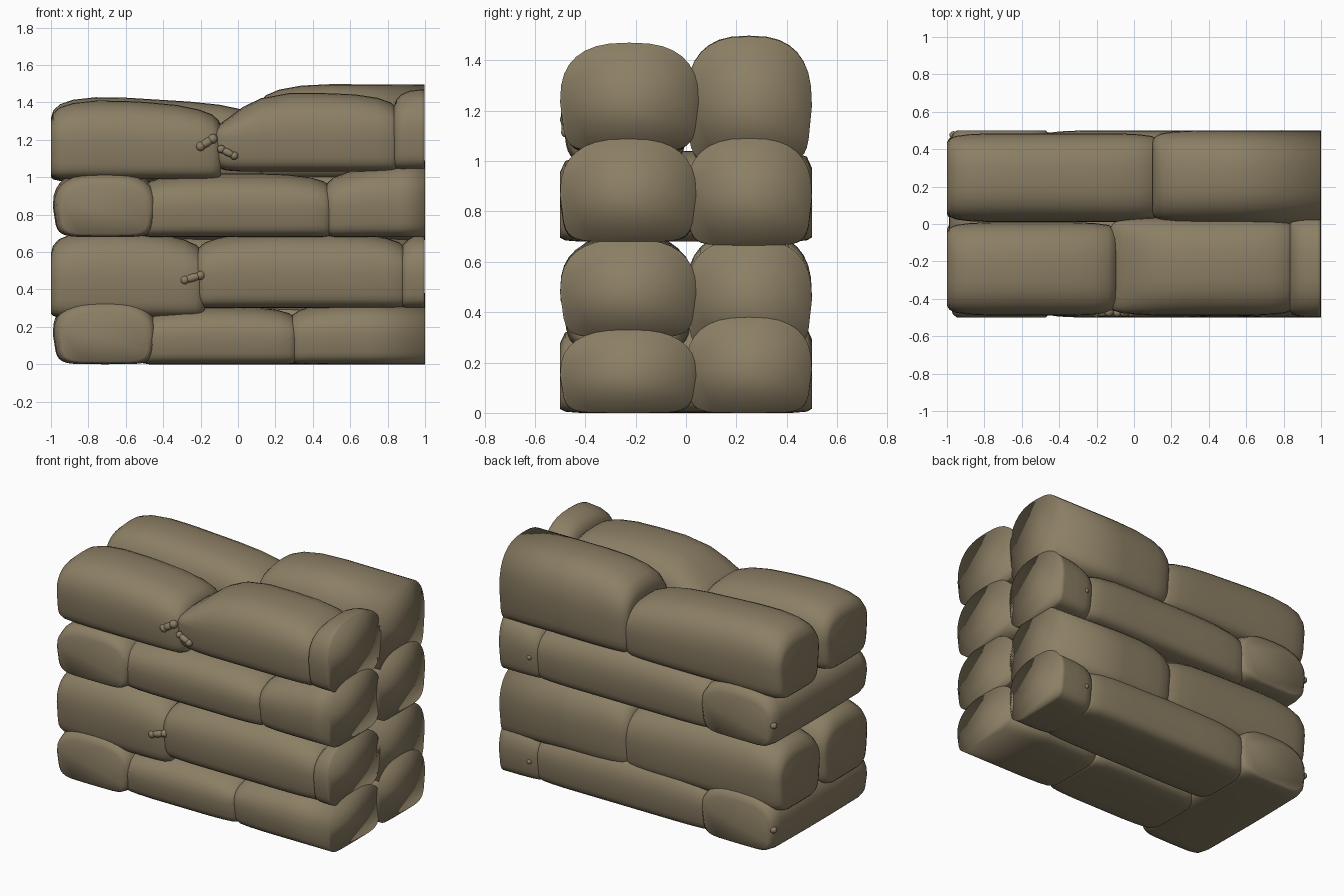
import bpy, bmesh, math
from mathutils import Vector

if "Cube" in bpy.data.objects:
    bpy.data.objects.remove(bpy.data.objects["Cube"], do_unlink=True)

# One burlap colour for everything
burlap = bpy.data.materials.new("burlap_brown")
burlap.use_nodes = True
colour = (0.26, 0.21, 0.128, 1)
burlap.diffuse_color = colour
burlap.node_tree.nodes["Principled BSDF"].inputs["Base Color"].default_value = colour
burlap.node_tree.nodes["Principled BSDF"].inputs["Roughness"].default_value = 0.9

SIDES = 32
# Bag end shapes: distance from the tip, width scale, top scale, bottom scale
ROUND = [(0, .78, .48, .9), (.03, .87, .64, .96), (.12, .94, .78, 1),
         (.3, .98, .89, 1), (.6, 1, .97, 1), (1, 1, 1, 1)]
DROOP = [(0, .8, .12, .8), (.04, .9, .25, .9), (.16, .95, .4, .97),
         (.38, .98, .68, 1), (.62, 1, .88, 1), (1, 1, 1, 1)]
FULL = [(0, .85, .62, .9), (.05, .93, .84, .97), (.2, .98, .95, 1), (1, 1, 1, 1)]


def finish(bm, name):
    bmesh.ops.recalc_face_normals(bm, faces=bm.faces)
    mesh = bpy.data.meshes.new(name)
    bm.to_mesh(mesh)
    bm.free()
    mesh.materials.append(burlap)
    mesh.shade_smooth()
    obj = bpy.data.objects.new(name, mesh)
    bpy.context.collection.objects.link(obj)


def power(v, n):
    return math.copysign(abs(v) ** (2 / n), v)


# A filled bag lofted along its length; without an end shape it is cut off flat
def bag(name, length, width, z0, top, cross=False, start=ROUND, end=ROUND):
    (l0, l1), (w0, w1) = length, width
    e = min(.4, (l1 - l0) * (.45 if end else .9))
    stations = [(l0 + d * e, *scales) for d, *scales in start]
    if end:
        stations += [(l1 - d * e, *scales) for d, *scales in reversed(end)]
    else:
        stations.append((l1, 1, 1, 1))
    mid, half = (w0 + w1) / 2, (w1 - w0) / 2
    bm = bmesh.new()
    rings = []
    for l, sw, st, sb in stations:
        z1 = top[0] + (top[1] - top[0]) * (l - l0) / (l1 - l0)
        zc = z0 + .45 * (z1 - z0)
        ring = []
        for i in range(SIDES):
            a = 2 * math.pi * i / SIDES
            up = math.sin(a) >= 0
            n = 2.6 if up else 6
            # sides lean inwards below the middle
            lean = 1 - .08 * max(0, -power(math.sin(a), n))
            w = mid + half * sw * lean * power(math.cos(a), n)
            z = zc + power(math.sin(a), n) * ((z1 - zc) * st if up else (zc - z0) * sb)
            ring.append(bm.verts.new((w, l, z) if cross else (l, w, z)))
        rings.append(ring)
    for a, b in zip(rings, rings[1:]):
        for i in range(SIDES):
            j = (i + 1) % SIDES
            bm.faces.new((a[i], a[j], b[j], b[i]))
    bm.faces.new(rings[0])
    bm.faces.new(rings[-1])
    finish(bm, name)


# A tied cord end: a stretched stub with a small ball at each end
def tie(name, start, end, r=.024):
    a, b = Vector(start), Vector(end)
    bm = bmesh.new()
    stub = bmesh.ops.create_icosphere(bm, subdivisions=2, radius=1)["verts"]
    turn = (b - a).to_track_quat('Z', 'Y')
    for v in stub:
        v.co = (a + b) / 2 + turn @ Vector((v.co.x * r, v.co.y * r, v.co.z * (b - a).length * .6))
    for p in (a, b):
        ball = bmesh.ops.create_icosphere(bm, subdivisions=2, radius=r * 1.1)["verts"]
        for v in ball:
            v.co += p
    finish(bm, name)


FRONT, BACK = (-.5, .04), (0, .5)

# Bottom and third courses: a crosswise bag at one end, then lengthwise bags
for label, z, rise in (("bottom", 0, 0), ("third", .68, .03)):
    bag(label + "_crosswise_bag", (-.5, .5), (-.99, -.43), z, (z + .35, z + .37),
        cross=True, start=FULL, end=FULL)
    seam = .29 if z == 0 else .475
    bag(label + "_front_middle_bag", (-.52, seam + .03), FRONT, z, (z + .31 + rise,) * 2)
    bag(label + "_front_end_bag", (seam - .01, 1), FRONT, z,
        (z + .33 + rise, z + .33 + rise * 2.6), end=None)
    bag(label + "_back_middle_bag", (-.52, .77), BACK, z - rise / 2, (z + .37,) * 2)
    bag(label + "_back_end_bag", (.72, 1), BACK, z - rise / 2, (z + .38, z + .38 + rise), end=None)

# Second course
bag("second_front_left_bag", (-1, -.18), (-.49, .03), .25, (.73, .69))
bag("second_front_middle_bag", (-.225, .91), (-.5, .035), .3, (.7, .7))
bag("second_front_end_bag", (.87, .997), FRONT, .3, (.69, .69), end=None)
bag("second_back_left_bag", (-1, .14), (0, .49), .25, (.72, .69))
bag("second_back_right_bag", (.09, .997), BACK, .25, (.74, .69), end=None)

# Top course
bag("top_front_left_bag", (-1, -.09), (-.49, .01), .99, (1.43, 1.38))
bag("top_front_middle_bag", (-.125, .865), (-.49, .035), 1.03, (1.45, 1.45), start=DROOP)
bag("top_front_end_bag", (.83, .997), (-.5, .05), 1.04, (1.47, 1.47), end=None)
bag("top_back_left_bag", (-1, .14), (.01, .485), .98, (1.45, 1.38))
bag("top_back_right_bag", (.1, .997), BACK, .99, (1.5, 1.495), end=None)

# Cord ends on the front
tie("top_tie_left", (-.2, -.475, 1.165), (-.135, -.47, 1.205))
tie("top_tie_right", (-.09, -.475, 1.15), (-.02, -.475, 1.115), .02)
tie("second_tie", (-.285, -.475, .45), (-.2, -.47, .475), .022)

# Cord ends on the crosswise bags and buttons on the back end bags
for label, z in (("bottom", .14), ("third", .82)):
    tie(label + "_crosswise_tie", (-.9, .46, z), (-.965, .475, z + .02), .02)
    tie(label + "_back_button", (.79, .47, z), (.79, .485, z), .015)
